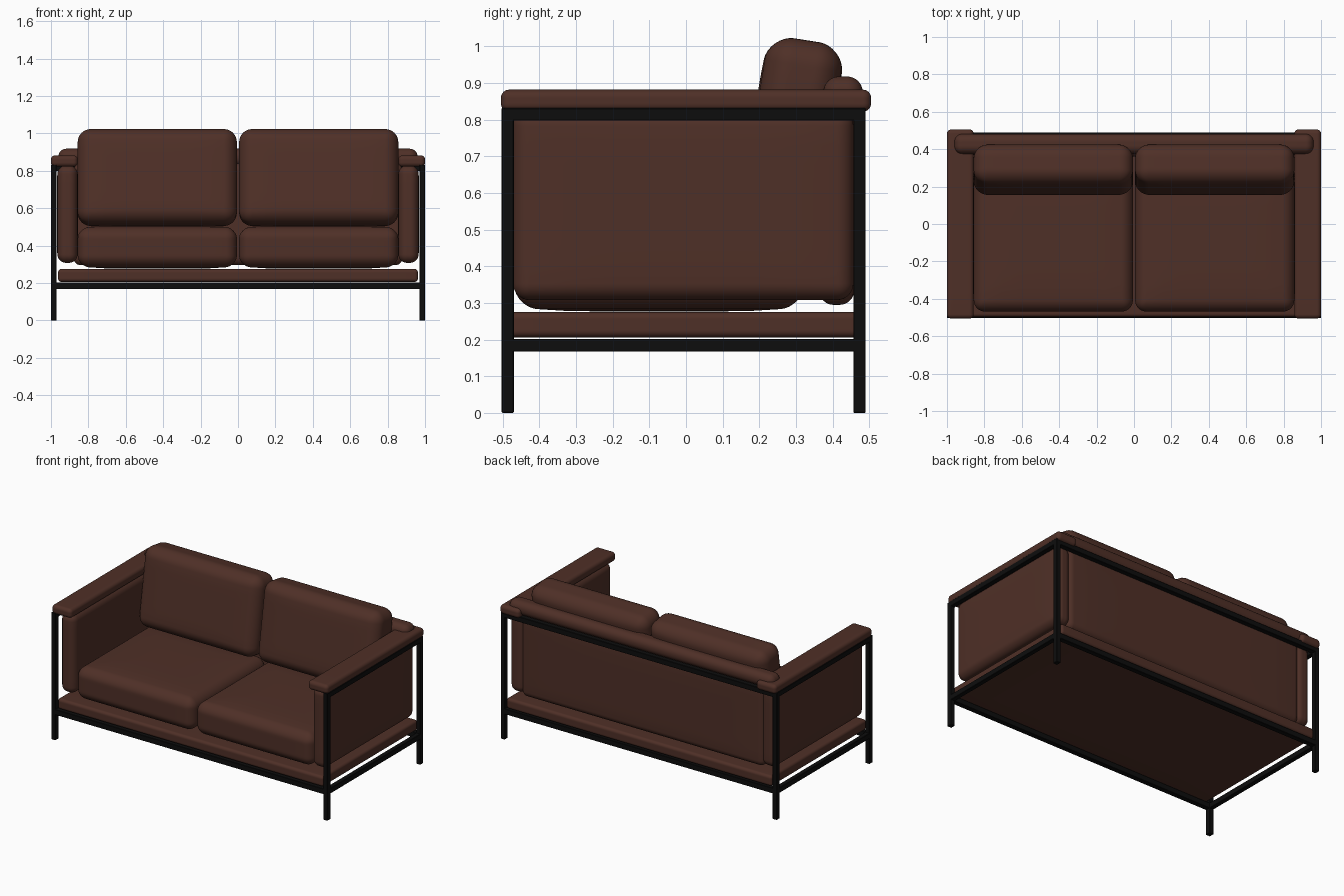
import bpy, bmesh, math

if "Cube" in bpy.data.objects:
    bpy.data.objects.remove(bpy.data.objects["Cube"])


def material(name, rgb):
    m = bpy.data.materials.new(name)
    m.diffuse_color = (*rgb, 1)
    m.use_nodes = True
    m.node_tree.nodes["Principled BSDF"].inputs["Base Color"].default_value = m.diffuse_color
    return m


LEATHER = material("brown leather", (0.078, 0.029, 0.020))
METAL = material("black metal", (0.004, 0.004, 0.004))


def finish(name, bm, mat, smooth):
    me = bpy.data.meshes.new(name)
    bm.to_mesh(me)
    bm.free()
    me.materials.append(mat)
    for p in me.polygons:
        p.use_smooth = smooth
    ob = bpy.data.objects.new(name, me)
    bpy.context.collection.objects.link(ob)
    return ob


def bar(name, lo, hi):
    """Square metal bar between two corners, with a tiny bevel."""
    bm = bmesh.new()
    bmesh.ops.create_cube(bm, size=1)
    for v in bm.verts:
        v.co = [a + (c + 0.5) * (b - a) for a, b, c in zip(lo, hi, v.co)]
    bmesh.ops.bevel(bm, geom=bm.edges[:], offset=0.002, segments=1, affect='EDGES')
    return finish(name, bm, METAL, False)


def cushion(name, lo, hi, r, thin=2, puff=0.0, tilt=0.0):
    """Rounded box; the thin axis swells toward the middle by puff."""
    n = 8
    half = [(b - a) / 2 for a, b in zip(lo, hi)]
    mid = [(b + a) / 2 for a, b in zip(lo, hi)]
    bm = bmesh.new()
    bmesh.ops.create_cube(bm, size=2)
    bmesh.ops.subdivide_edges(bm, edges=bm.edges[:], cuts=2 * n - 1, use_grid_fill=True)
    for v in bm.verts:
        inner, off = [], []
        for k in range(3):
            t, core = v.co[k], half[k] - r
            s = abs(t)
            sign = 1 if t > 0 else -1
            # outer half of the grid steps form the rounded corners
            inner.append(sign * core * min(s * 2, 1))
            off.append(sign * math.tan(max(s * 2 - 1, 0) * math.pi / 4))
        length = math.sqrt(sum(o * o for o in off)) or 1
        p = [i + o / length * r for i, o in zip(inner, off)]
        edge = max(abs(p[k]) / half[k] for k in range(3) if k != thin)
        p[thin] *= 1 - puff * edge ** 6
        v.co = p
    ob = finish(name, bm, LEATHER, True)
    ob.location = mid
    ob.rotation_euler.x = tilt
    return ob


# Metal frame: legs, lower rails all round, upper rails on sides and back
for s, side in ((-1, "left"), (1, "right")):
    x0, x1 = sorted((s * 0.97, s * 1.0))
    bar(side + "_front_leg", (x0, -0.503, 0), (x1, -0.47, 0.832))
    bar(side + "_rear_leg", (x0, 0.457, 0), (x1, 0.49, 0.832))
    bar(side + "_lower_rail", (x0, -0.5, 0.167), (x1, 0.488, 0.202))
    bar(side + "_upper_rail", (x0, -0.5, 0.798), (x1, 0.488, 0.832))
bar("front_lower_rail", (-0.98, -0.503, 0.167), (0.98, -0.47, 0.202))
bar("rear_lower_rail", (-0.98, 0.457, 0.167), (0.98, 0.49, 0.202))
bar("rear_upper_rail", (-0.98, 0.457, 0.798), (0.98, 0.49, 0.832))

# Padded base
cushion("base", (-0.962, -0.497, 0.206), (0.962, 0.49, 0.275), 0.018)

# Arms, with top pads
for s, side in ((-1, "left"), (1, "right")):
    x0, x1 = sorted((s * 0.855, s * 0.968))
    cushion(side + "_arm", (x0, -0.472, 0.308), (x1, 0.457, 0.828), 0.045, thin=0, puff=0.1)
    x0, x1 = sorted((s * 0.857, s * 1.0))
    cushion(side + "_arm_pad", (x0, -0.505, 0.822), (x1, 0.505, 0.882), 0.022)

# Back with rounded top roll
cushion("back", (-0.88, 0.36, 0.295), (0.88, 0.462, 0.84), 0.04, thin=1, puff=0.1)
cushion("back_top_roll", (-0.96, 0.375, 0.828), (0.96, 0.482, 0.918), 0.042)

# Loose seat and back cushions
for s, side in ((-1, "left"), (1, "right")):
    x0, x1 = sorted((s * 0.006, s * 0.857))
    cushion(side + "_seat_cushion", (x0, -0.468, 0.277), (x1, 0.32, 0.507), 0.06, puff=0.15)
    cushion(side + "_back_cushion", (x0, 0.18, 0.508), (x1, 0.40, 1.02), 0.07,
            thin=1, puff=0.12, tilt=math.radians(-9))
